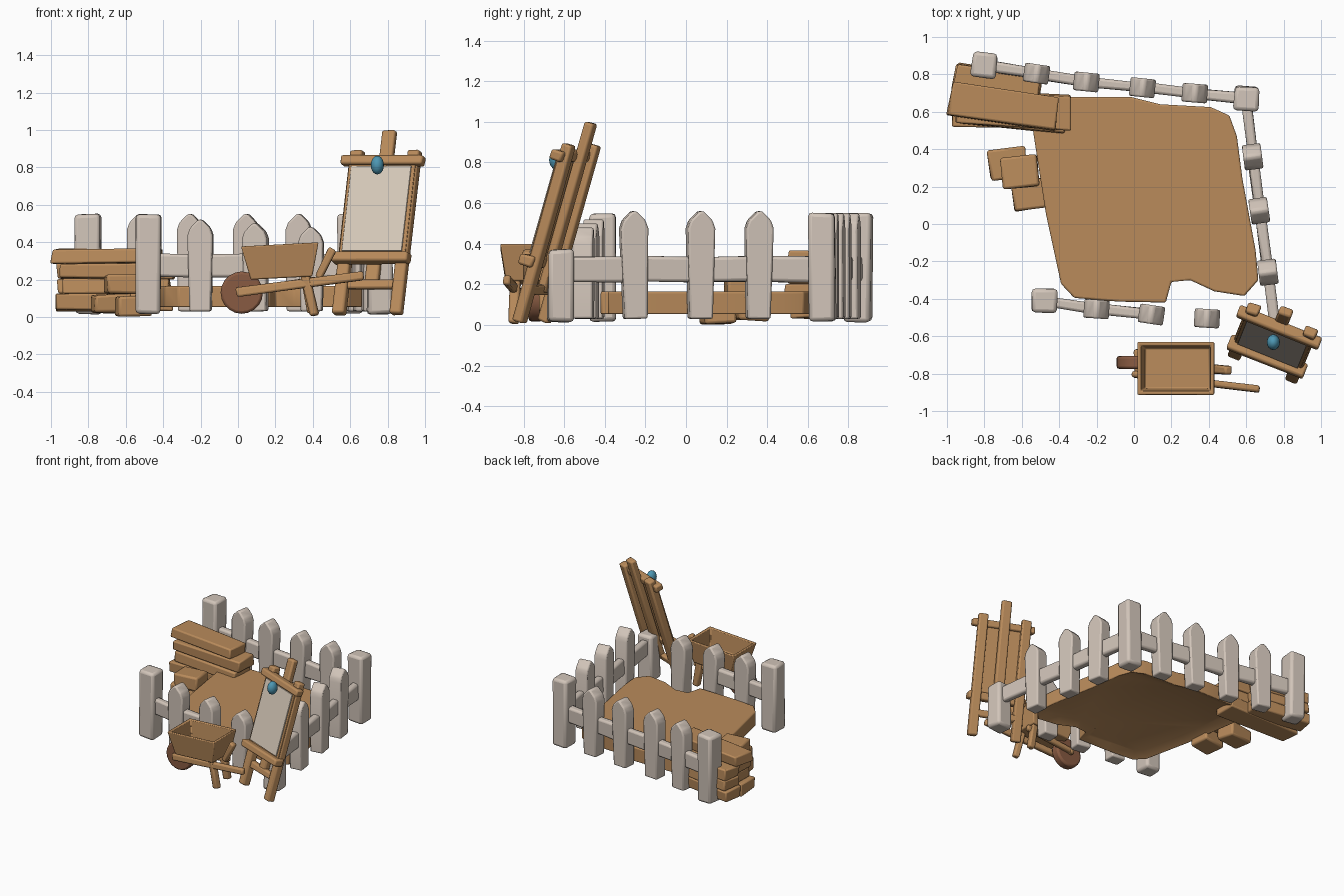
import bpy, bmesh, math, random
from mathutils import Vector, Matrix

random.seed(4)
if "Cube" in bpy.data.objects:
    bpy.data.objects.remove(bpy.data.objects["Cube"], do_unlink=True)


def material(name, rgb):
    m = bpy.data.materials.new(name)
    m.use_nodes = True
    m.diffuse_color = (*rgb, 1)
    m.node_tree.nodes["Principled BSDF"].inputs["Base Color"].default_value = (*rgb, 1)
    return m


WOOD = material("warm wood", (0.49, 0.26, 0.105))
SOIL = material("soil", (0.49, 0.26, 0.105))
PALE = material("pale fence", (0.64, 0.555, 0.485))
PAPER = material("paper", (0.68, 0.59, 0.49))
DARK = material("dark wheel wood", (0.25, 0.105, 0.055))
BLUE = material("blue", (0.075, 0.31, 0.45))


def finish(name, bm, mat, matrix=Matrix(), bevel=0.012, segments=2):
    bmesh.ops.recalc_face_normals(bm, faces=bm.faces)
    me = bpy.data.meshes.new(name)
    bm.to_mesh(me)
    bm.free()
    me.materials.append(mat)
    ob = bpy.data.objects.new(name, me)
    ob.matrix_world = matrix
    bpy.context.collection.objects.link(ob)
    if bevel:
        b = ob.modifiers.new("soft edges", 'BEVEL')
        b.width, b.segments = bevel, segments
        b.limit_method, b.angle_limit = 'ANGLE', math.radians(25)
    bpy.ops.object.select_all(action='DESELECT')
    bpy.context.view_layer.objects.active = ob
    ob.select_set(True)
    bpy.ops.object.shade_smooth_by_angle(angle=math.radians(40))
    return ob


def box(name, size, mat, matrix, bevel=0.012, jitter=0.005):
    bm = bmesh.new()
    bmesh.ops.create_cube(bm, size=1)
    for v in bm.verts:
        v.co = Vector([c * s + random.uniform(-jitter, jitter) for c, s in zip(v.co, size)])
    return finish(name, bm, mat, matrix, bevel)


def place(x, y, z, yaw=0, pitch=0):
    return (Matrix.Translation((x, y, z)) @ Matrix.Rotation(math.radians(yaw), 4, 'Z')
            @ Matrix.Rotation(math.radians(pitch), 4, 'Y'))


def beam(name, a, b, width, height, mat, bevel=0.012):
    a, b = Vector(a), Vector(b)
    d = b - a
    turn = d.to_track_quat('X', 'Z').to_matrix().to_4x4()
    return box(name, (d.length, width, height), mat,
               Matrix.Translation((a + b) / 2) @ turn, bevel)


def extrude_outline(outline, low, high):
    """Outline in local xy, extruded along local z."""
    bm = bmesh.new()
    face = bm.faces.new([bm.verts.new((x, y, low)) for x, y in outline])
    top = bmesh.ops.extrude_face_region(bm, geom=[face])["geom"]
    bmesh.ops.translate(bm, vec=(0, 0, high - low),
                        verts=[v for v in top if isinstance(v, bmesh.types.BMVert)])
    return bm


def picket(name, x, y, top, yaw):
    h, w = top - 0.03, 0.068
    outline = [(-w * .84, 0), (w * .84, 0), (w, h - .085), (w * .8, h - .045), (w * .15, h),
               (-w * .15, h), (-w * .8, h - .045), (-w, h - .085)]
    stand = (place(x, y, 0.03, yaw + random.uniform(-3, 3), random.uniform(-1.5, 1.5))
             @ Matrix.Rotation(math.pi / 2, 4, 'X'))
    finish(name, extrude_outline(outline, -0.05, 0.05), PALE, stand, 0.018)


def post(name, x, y, top, yaw):
    box(name, (0.132, 0.13, top - 0.015), PALE, place(x, y, (top + 0.015) / 2, yaw), 0.02)


def rails(name, points):
    for i, (p, q) in enumerate(zip(points, points[1:])):
        beam(f"{name}_{i + 1}", (*p, 0.275), (*q, 0.275), 0.055, 0.125, PALE, 0.015)


# Fence: rows of pickets between square corner posts
back = [(-.8, .85), (-.53, .805), (-.26, .76), (.035, .73), (.32, .70), (.6, .67)]
side = [(.6, .67), (.635, .355), (.67, .07), (.715, -.25), (.76, -.615)]
front = [(-.48, -.41), (-.2, -.455), (.1, -.485), (.395, -.505)]
rails("back_rail", back)
rails("side_rail", side)
rails("front_rail", front[:3])
post("back_right_post", *back[0], 0.55, -8)
post("back_left_post", *back[-1], 0.55, -3)
post("front_right_post", *front[0], 0.55, -3)
post("front_left_post", *side[-1], 0.37, 4)
for i, p in enumerate(back[1:-1]):
    picket(f"back_picket_{i + 1}", *p, 0.55, -7)
for i, p in enumerate(side[1:-1]):
    picket(f"side_picket_{i + 1}", *p, 0.56, 97)
for i, p in enumerate(front[1:]):
    picket(f"front_picket_{i + 1}", *p, 0.52 - 0.02 * i, -6)

# Soil bed with a slightly hollow underside
bed = [(-.35, .68), (-.02, .68), (.14, .64), (.41, .625), (.51, .58), (.55, .47), (.58, .24),
       (.65, -.14), (.665, -.3), (.59, -.385), (.43, -.36), (.3, -.3), (.2, -.31), (.17, -.42),
       (-.08, -.415), (-.32, -.395), (-.39, -.32), (-.47, .05), (-.5, .24), (-.54, .5), (-.48, .65)]
bm = extrude_outline(bed, 0.05, 0.165)
bm.normal_update()
hollow = min(bm.faces, key=lambda f: f.calc_center_median().z)
bmesh.ops.inset_region(bm, faces=[hollow], thickness=0.08)
bmesh.ops.translate(bm, vec=(0, 0, 0.033), verts=hollow.verts)
finish("soil_bed", bm, SOIL, bevel=0.03, segments=3)

# Stacked planks: length, width, thickness, x, y, z, yaw
planks = [(.62, .17, .09, -.66, .60, .08, -1), (.47, .15, .09, -.735, .75, .08, -8),
          (.57, .18, .085, -.65, .60, .165, -5), (.45, .15, .085, -.73, .75, .165, -9),
          (.61, .18, .08, -.64, .61, .245, -3), (.45, .15, .08, -.735, .755, .245, -8),
          (.58, .175, .075, -.70, .63, .325, -8)]
for i, (l, w, t, x, y, z, yaw) in enumerate(planks):
    box(f"plank_{i + 1}", (l, w, t), WOOD, place(x, y, z, yaw), 0.01, 0.008)

# Loose blocks beside the bed
blocks = [(.2, .16, .1, -.675, .325, .07, 7), (.18, .16, .11, -.56, .16, .06, 7),
          (.19, .17, .1, -.61, .28, .175, 6)]
for i, (l, w, t, x, y, z, yaw) in enumerate(blocks):
    box(f"block_{i + 1}", (l, w, t), WOOD, place(x, y, z, yaw), 0.014, 0.007)

# Wheelbarrow tub: tapered box with a flat rim and hollowed top
bm = bmesh.new()
bmesh.ops.create_cube(bm, size=1)
for v in bm.verts:
    low = v.co.z < 0
    v.co = Vector((v.co.x * (.33 if low else .415), v.co.y * (.23 if low else .285), v.co.z * .18))
bm.normal_update()
lid = max(bm.faces, key=lambda f: f.normal.z)
bmesh.ops.inset_region(bm, faces=[lid], thickness=0.03)
bmesh.ops.inset_region(bm, faces=[lid], thickness=0.02)
bmesh.ops.translate(bm, vec=(0, 0, -0.14), verts=lid.verts)
finish("barrow_tub", bm, WOOD, place(.228, -.772, .298, 0, -3), 0.007)

# Wheelbarrow frame, handles and legs
beam("barrow_front_handle", (-.01, -.80, .13), (.67, -.88, .22), .04, .05, WOOD)
beam("barrow_back_frame", (.02, -.69, .13), (.42, -.71, .19), .04, .05, WOOD)
beam("barrow_back_handle", (.43, -.775, .21), (.505, -.78, .365), .045, .04, WOOD)
beam("barrow_front_leg", (.36, -.84, .22), (.41, -.85, .01), .05, .05, WOOD)
beam("barrow_back_leg", (.36, -.70, .22), (.40, -.70, .02), .05, .05, WOOD)
beam("barrow_axle", (.02, -.82, .13), (.02, -.67, .13), .04, .04, WOOD)

# Wheel
bm = bmesh.new()
bmesh.ops.create_cone(bm, cap_ends=True, segments=20, radius1=.113, radius2=.113, depth=.07)
finish("barrow_wheel", bm, DARK,
       Matrix.Translation((.02, -.74, .13)) @ Matrix.Rotation(math.pi / 2, 4, 'X'), .014)

# Easel, leaning back in its own turned frame
lean = place(.69, -.765, 0, -22) @ Matrix.Rotation(math.radians(-17), 4, 'X')


def easel(name, size, x, y, z, mat=WOOD, bevel=0.012):
    box(name, size, mat, lean @ Matrix.Translation((x, y, z)), bevel, min(.004, min(size) / 9))


for label, s in (("right", -1), ("left", 1)):
    easel(f"easel_{label}_leg", (.07, .06, .91), s * .165, 0, .472)
easel("easel_middle_leg", (.072, .05, .87), 0, .015, .61)
easel("easel_top_rail", (.47, .065, .055), 0, -.025, .865)
easel("easel_shelf", (.44, .08, .058), 0, -.035, .32)
easel("easel_crossbar", (.34, .04, .055), 0, .01, .185)
easel("easel_board", (.38, .02, .52), 0, -.025, .595, WOOD, .004)
easel("easel_paper", (.345, .008, .475), 0, -.04, .595, PAPER, .002)

# Blue knob on the top rail
bm = bmesh.new()
bmesh.ops.create_uvsphere(bm, u_segments=16, v_segments=10, radius=1)
bmesh.ops.scale(bm, vec=(.035, .042, .05), verts=bm.verts)
finish("easel_knob", bm, BLUE, place(.745, -.632, .812), 0)
